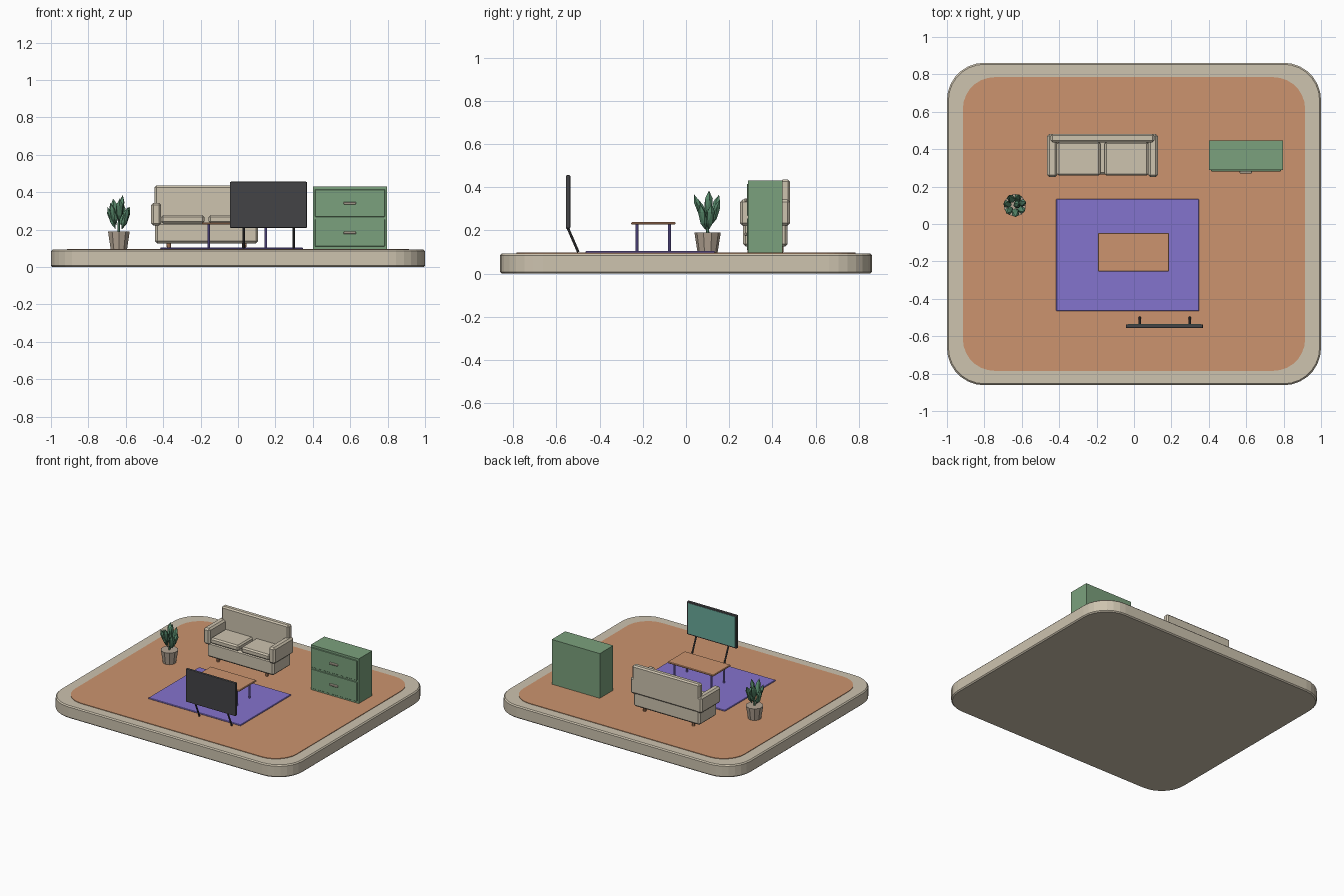
import bpy, bmesh, math
from mathutils import Vector, Matrix

if "Cube" in bpy.data.objects:
    bpy.data.objects.remove(bpy.data.objects["Cube"])


def mat(name, r, g, b):
    m = bpy.data.materials.new(name)
    m.diffuse_color = [((c / 255 + 0.055) / 1.055) ** 2.4 for c in (r, g, b)] + [1]
    m.use_nodes = True
    m.node_tree.nodes["Principled BSDF"].inputs["Base Color"].default_value = m.diffuse_color
    return m


BEIGE = mat("beige", 205, 195, 175)
ORANGE = mat("terracotta wood", 204, 148, 110)
PURPLE = mat("purple", 132, 115, 205)
GREEN = mat("sage green", 123, 161, 125)
LEAF = mat("leaf green", 88, 138, 108)
DARK = mat("charcoal", 68, 68, 70)
TEAL = mat("screen teal", 105, 170, 155)
TAUPE = mat("taupe", 180, 165, 148)


def finish(bm, name, material, bevel=0, segs=1):
    bmesh.ops.recalc_face_normals(bm, faces=bm.faces)
    me = bpy.data.meshes.new(name)
    bm.to_mesh(me)
    bm.free()
    me.materials.append(material)
    ob = bpy.data.objects.new(name, me)
    bpy.context.collection.objects.link(ob)
    if bevel:
        mod = ob.modifiers.new("bevel", 'BEVEL')
        mod.width = bevel
        mod.segments = segs
        mod.limit_method = 'ANGLE'
        mod.angle_limit = math.radians(50)
    return ob


def box(name, x0, x1, y0, y1, z0, z1, material, bevel=0, segs=1):
    bm = bmesh.new()
    size = Matrix.Diagonal((x1 - x0, y1 - y0, z1 - z0, 1))
    place = Matrix.Translation(((x0 + x1) / 2, (y0 + y1) / 2, (z0 + z1) / 2))
    bmesh.ops.create_cube(bm, size=1, matrix=place @ size)
    return finish(bm, name, material, bevel, segs)


def slab(name, hx, hy, r, z0, z1, material, bevel=0, n=7):
    # rounded rectangle, extruded upward
    bm = bmesh.new()
    vs = []
    for k, (sx, sy) in enumerate(((1, 1), (-1, 1), (-1, -1), (1, -1))):
        for i in range(n + 1):
            a = math.pi / 2 * (k + i / n)
            vs.append(bm.verts.new((sx * (hx - r) + r * math.cos(a),
                                    sy * (hy - r) + r * math.sin(a), z0)))
    f = bm.faces.new(vs)
    ext = bmesh.ops.extrude_face_region(bm, geom=[f])
    bmesh.ops.translate(bm, vec=(0, 0, z1 - z0),
                        verts=[v for v in ext['geom'] if isinstance(v, bmesh.types.BMVert)])
    return finish(bm, name, material, bevel)


def rod(name, a, b, ra, rb, material, sides=8):
    a, b = Vector(a), Vector(b)
    bm = bmesh.new()
    turn = (b - a).to_track_quat('Z', 'Y').to_matrix().to_4x4()
    bmesh.ops.create_cone(bm, cap_ends=True, segments=sides, radius1=ra, radius2=rb,
                          depth=(b - a).length, matrix=Matrix.Translation((a + b) / 2) @ turn)
    return finish(bm, name, material)


# Platform, floor and rug
slab("platform", 1.0, 0.862, 0.2, 0, 0.093, BEIGE, 0.008)
slab("floor", 0.915, 0.785, 0.17, 0.085, 0.097, ORANGE)
box("rug", -0.416, 0.347, -0.466, 0.134, 0.095, 0.105, PURPLE, 0.003)

# Sofa
box("sofa_base", -0.443, 0.108, 0.264, 0.471, 0.126, 0.238, BEIGE, 0.012)
box("sofa_back", -0.446, 0.11, 0.437, 0.482, 0.226, 0.436, BEIGE, 0.01)
for i, (x0, x1) in enumerate(((-0.464, -0.411), (0.075, 0.127))):
    box(f"sofa_arm_{i}", x0, x1, 0.25, 0.482, 0.222, 0.343, BEIGE, 0.012)
for i, (x0, x1) in enumerate(((-0.412, -0.18), (-0.157, 0.076))):
    box(f"seat_cushion_{i}", x0, x1, 0.258, 0.44, 0.234, 0.277, BEIGE, 0.01)
for x in (-0.37, 0.033):
    for y in (0.295, 0.44):
        rod("sofa_foot", (x, y, 0.095), (x, y, 0.13), 0.01, 0.013, ORANGE)

# Coffee table
box("table_top", -0.193, 0.188, -0.254, -0.048, 0.227, 0.239, ORANGE, 0.004)
for x in (-0.157, 0.149):
    for y in (-0.227, -0.076):
        rod("table_leg", (x, y, 0.104), (x, y, 0.23), 0.007, 0.007, PURPLE)

# Television, screen facing the sofa
box("tv_body", -0.043, 0.369, -0.557, -0.536, 0.209, 0.456, DARK, 0.005, 2)
box("tv_screen", -0.033, 0.359, -0.54, -0.534, 0.219, 0.446, TEAL)
for x in (0.031, 0.298):
    rod("tv_leg", (x, -0.549, 0.215), (x, -0.499, 0.1), 0.006, 0.006, DARK)

# Cabinet with two drawers
box("cabinet", 0.4, 0.797, 0.288, 0.447, 0.095, 0.431, GREEN)
for z0, z1 in ((0.11, 0.255), (0.268, 0.415)):
    box("drawer", 0.412, 0.785, 0.282, 0.292, z0, z1, GREEN, 0.002)
    zm = (z0 + z1) / 2
    box("drawer_handle", 0.564, 0.631, 0.27, 0.284, zm - 0.007, zm + 0.007, BEIGE, 0.003)

# Potted plant
PX, PY = -0.637, 0.1
rod("pot", (PX, PY, 0.095), (PX, PY, 0.19), 0.046, 0.061, TAUPE, 10)
rod("stem", (PX, PY, 0.18), (PX, PY, 0.28), 0.008, 0.006, LEAF, 6)


def leaf(i, ang, out, z, tilt, length, width):
    bm = bmesh.new()
    bmesh.ops.create_icosphere(bm, subdivisions=1, radius=1)
    place = (Matrix.Translation((PX, PY, z)) @ Matrix.Rotation(ang, 4, 'Z')
             @ Matrix.Translation((out, 0, 0)) @ Matrix.Rotation(tilt, 4, 'Y')
             @ Matrix.Diagonal((width * 0.75, width, length, 1)))
    bmesh.ops.transform(bm, matrix=place, verts=bm.verts)
    finish(bm, f"leaf_{i}", LEAF)


for i in range(7):
    leaf(i, i * math.tau / 7 + 0.3, 0.04, 0.262 + 0.022 * (i % 3), 0.35, 0.064, 0.021)
leaf(7, 0.3, 0.012, 0.318, 0.15, 0.068, 0.022)
